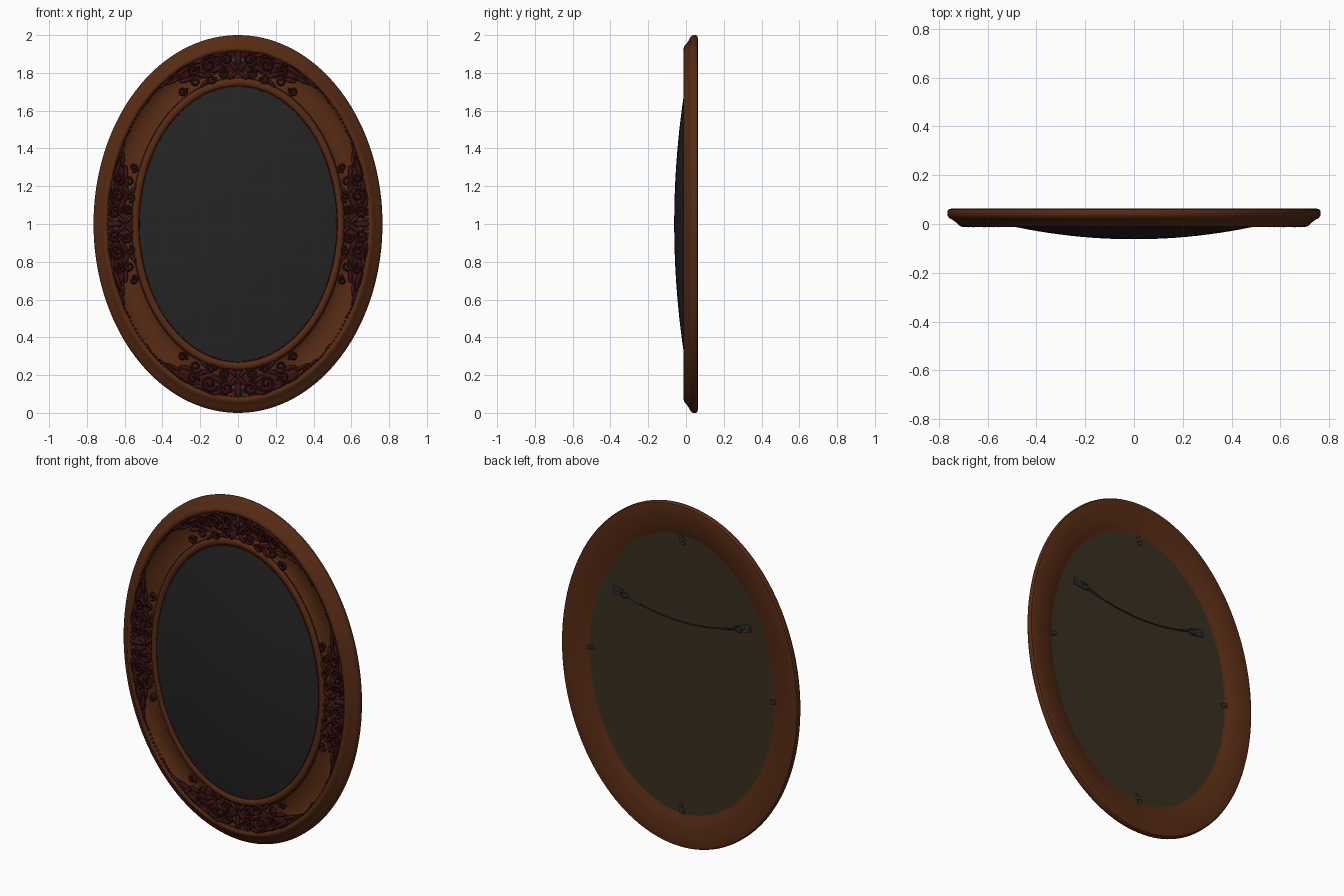
import bpy, bmesh, math
from math import sin, cos, pi
from mathutils import Matrix, Vector

if "Cube" in bpy.data.objects:
    bpy.data.objects.remove(bpy.data.objects["Cube"])


def material(name, rgb):
    m = bpy.data.materials.new(name)
    m.diffuse_color = (*rgb, 1)
    m.use_nodes = True
    m.node_tree.nodes["Principled BSDF"].inputs["Base Color"].default_value = m.diffuse_color
    return m


WOOD = material("brown wood", (0.095, 0.024, 0.007))
CARVE = material("dark red carving", (0.042, 0.006, 0.006))
GLASS = material("black glass", (0.018, 0.018, 0.018))
BOARD = material("backing board", (0.042, 0.028, 0.015))
METAL = material("grey metal", (0.030, 0.034, 0.036))
BRASS = material("dull brass", (0.055, 0.034, 0.018))


def at(th, t, y):
    """Point on the oval: th clockwise from top, t = 0 outer edge .. 1 glass edge."""
    return Vector(((0.765 - 0.245 * t) * sin(th), y, 1 + (1 - 0.275 * t) * cos(th)))


def finish(ob, mat, angle=40):
    ob.data.materials.clear()
    ob.data.materials.append(mat)
    bpy.ops.object.select_all(action='DESELECT')
    ob.select_set(True)
    bpy.context.view_layer.objects.active = ob
    if ob.type == 'CURVE':
        bpy.ops.object.convert(target='MESH')
        ob = bpy.context.view_layer.objects.active
    bpy.ops.object.shade_smooth_by_angle(angle=math.radians(angle))
    return ob


def from_bm(name, bm, mat, angle=40):
    bmesh.ops.recalc_face_normals(bm, faces=bm.faces[:])
    me = bpy.data.meshes.new(name)
    bm.to_mesh(me)
    bm.free()
    ob = bpy.data.objects.new(name, me)
    bpy.context.collection.objects.link(ob)
    return finish(ob, mat, angle)


def oval_ring(name, prof, mat, n=144):
    bm = bmesh.new()
    rows = [[bm.verts.new(at(2 * pi * i / n, t, y)) for t, y in prof] for i in range(n)]
    m = len(prof)
    for i in range(n):
        a, b = rows[i], rows[(i + 1) % n]
        for j in range(m):
            k = (j + 1) % m
            bm.faces.new((a[j], a[k], b[k], b[j]))
    return from_bm(name, bm, mat)


def oval_dome(name, a, b, y0, bulge, mat, rings=12, n=96):
    bm = bmesh.new()
    c = bm.verts.new((0, y0, 1))
    prev = None
    for r in range(1, rings + 1):
        q = r / rings
        row = [bm.verts.new((a * q * sin(2 * pi * i / n), y0 + bulge * q * q,
                             1 + b * q * cos(2 * pi * i / n))) for i in range(n)]
        for i in range(n):
            j = (i + 1) % n
            bm.faces.new((prev[i], prev[j], row[j], row[i]) if prev else (c, row[j], row[i]))
        prev = row
    return from_bm(name, bm, mat)


def tube(name, paths, r, mat, cyclic=False):
    cu = bpy.data.curves.new(name, 'CURVE')
    cu.dimensions = '3D'
    cu.bevel_depth, cu.bevel_resolution, cu.use_fill_caps = r, 1, True
    for pts in paths:
        sp = cu.splines.new('POLY')
        sp.points.add(len(pts) - 1)
        sp.use_cyclic_u = cyclic
        for p, (co, rad) in zip(sp.points, pts):
            p.co, p.radius = (*co, 1), rad
    ob = bpy.data.objects.new(name, cu)
    bpy.context.collection.objects.link(ob)
    return finish(ob, mat, 60)


# frame: rolled outer edge, front lip, cove, inner lip, hollowed back
FRONT = [(0.17, 0.002), (0.21, -0.008), (0.25, -0.012), (0.29, -0.009), (0.32, 0.0), (0.4, 0.013),
         (0.52, 0.021), (0.66, 0.022), (0.78, 0.014), (0.82, 0.008), (0.84, -0.003), (0.88, -0.01),
         (0.93, -0.01), (0.97, -0.003), (1.0, 0.004)]
BACK = [(1.0, 0.03), (0.7, 0.032), (0.6, 0.043), (0.45, 0.053), (0.25, 0.06), (0.06, 0.0625),
        (0.02, 0.06), (0.0, 0.052), (0.0, 0.036), (0.03, 0.025), (0.1, 0.015)]
oval_ring("frame", FRONT + BACK, WOOD)


def cove(t):
    for (t0, y0), (t1, y1) in zip(FRONT, FRONT[1:]):
        if t <= t1:
            return y0 + (y1 - y0) * (t - t0) / (t1 - t0)
    return 0.0


# domed glass and backing board
oval_dome("glass", 0.522, 0.728, -0.0625, 0.058, GLASS)
oval_dome("backing_board", 0.615, 0.815, 0.034, 0, BOARD, rings=2)


# bead and cord trims
def cord(name, t, y, r):
    oval_ring(name, [(t + r * 4 * cos(k * pi / 3), y + r * sin(k * pi / 3)) for k in range(6)], CARVE)


cord("groove_trim", 0.825, 0.007, 0.004)
cord("glass_trim", 0.99, -0.002, 0.004)
bm = bmesh.new()
for i in range(220):
    bmesh.ops.create_icosphere(bm, subdivisions=1, radius=0.008,
                               matrix=Matrix.Translation(at(2 * pi * i / 220, 0.315, 0.0)))
from_bm("bead_trim", bm, CARVE, 80)

# carved scrollwork, given in local u (along the oval) and v (outwards), mirrored in u
# spirals: centre u, centre v, radius, turns, start angle, direction
SPIRALS = [(0.06, 0.025, 0.038, 1.5, -pi / 2, 1), (0.075, -0.042, 0.03, 1.4, pi / 2, -1),
           (0.15, 0.02, 0.042, 1.6, pi, -1), (0.155, -0.05, 0.026, 1.3, pi, 1),
           (0.235, 0.03, 0.03, 1.4, pi, 1), (0.24, -0.03, 0.032, 1.4, pi, -1),
           (0.325, -0.035, 0.024, 1.3, pi, 1)]
# leaves: u, v, length, width, angle
LEAVES = [(0.0, 0.03, 0.045, 0.016, pi / 2), (0.025, -0.01, 0.035, 0.012, 0.9),
          (0.03, -0.055, 0.03, 0.012, -0.7), (0.11, 0.06, 0.035, 0.011, 0.5),
          (0.11, -0.01, 0.04, 0.012, -0.3), (0.195, 0.055, 0.04, 0.012, 0.15),
          (0.195, -0.02, 0.035, 0.012, 0.7), (0.28, 0.05, 0.045, 0.011, -0.1),
          (0.285, 0.0, 0.04, 0.012, 0.3), (0.34, 0.035, 0.045, 0.009, 0.25),
          (0.38, 0.055, 0.05, 0.007, 0.05), (0.2, -0.06, 0.03, 0.01, -0.4)]


def carving(name, th0, speed):
    def put(u, v, y):
        return at(th0 + u / speed, 0.56 - v / 0.26, y)

    # ragged ground plate hugging the cove
    bm = bmesh.new()
    n, m, rows = 100, 8, []
    for i in range(n + 1):
        s = 2 * i / n - 1
        w = (1 - abs(s) ** 1.8) * (0.84 + 0.16 * cos(s * 34))
        mid = 0.55 - 0.17 * abs(s) ** 1.5
        row = []
        for j in range(m + 1):
            q = 2 * j / m - 1
            t = mid + q * 0.24 * w
            h = 0.001 + 0.013 * (1 - q ** 4) * min(1, w * 2) * (0.8 + 0.2 * cos(s * 50 + q * 5))
            row.append(bm.verts.new(at(th0 + s * 0.39 / speed, t, max(cove(t) - h, -0.012))))
        rows.append(row)
    for a, b in zip(rows, rows[1:]):
        for j in range(m):
            bm.faces.new((a[j], a[j + 1], b[j + 1], b[j]))
    from_bm(name + "_ground", bm, CARVE)

    # scrolls tapering to their eyes
    paths = []
    for side in (-1, 1):
        for u, v, r, turns, a0, d in SPIRALS:
            pts = []
            for k in range(25):
                f = k / 24
                a, rr = a0 + d * turns * 2 * pi * f, r * (1 - 0.85 * f)
                pts.append((put(side * (u + rr * cos(a)), v + rr * sin(a), -0.004), 1 - 0.45 * f))
            paths.append(pts)
        # long stem trailing along the outer lip
        paths.append([(put(side * (0.1 + 0.04 * k), 0.06 + 0.006 * sin(k * 1.7), -0.004),
                       1 - 0.07 * k) for k in range(11)])
    tube(name + "_scrolls", paths, 0.009, CARVE)

    # leaves
    bm, eyes = bmesh.new(), bmesh.new()
    for side in (-1, 1):
        for u, v, length, width, a in LEAVES:
            if u == 0 and side < 0:
                continue
            o = put(side * u, v, -0.003)
            e = put(side * (u + 0.01 * cos(a)), v + 0.01 * sin(a), -0.003)
            x = (e - o).normalized()
            yv = Vector((0, 1, 0))
            z = x.cross(yv)
            mat = Matrix((x * length, yv * 0.0105, z * width)).transposed().to_4x4()
            bmesh.ops.create_uvsphere(bm, u_segments=10, v_segments=6, radius=1,
                                      matrix=Matrix.Translation(o) @ mat)
        # small grey inlays between the scrolls
        for u, v in ((0.022, 0.02), (0.11, 0.025), (0.095, -0.045)):
            bmesh.ops.create_uvsphere(eyes, u_segments=10, v_segments=6, radius=1,
                                      matrix=Matrix.Translation(put(side * u, v, 0.002))
                                      @ Matrix.Diagonal((0.015, 0.008, 0.015, 1)))
    from_bm(name + "_leaves", bm, CARVE, 60)
    from_bm(name + "_inlays", eyes, METAL, 60)


for name, th0, speed in (("top_carving", 0, 0.63), ("right_carving", pi / 2, 0.86),
                         ("bottom_carving", pi, 0.63), ("left_carving", -pi / 2, 0.86)):
    carving(name, th0, speed)


# back hardware
def box(bm, c, s, rot=0):
    bmesh.ops.create_cube(bm, size=1, matrix=Matrix.Translation(c) @ Matrix.Rotation(rot, 4, 'Y')
                          @ Matrix.Diagonal((*s, 1)))


# turn buttons holding the board
bm = bmesh.new()
for k in range(4):
    th = k * pi / 2
    p = Vector((0.6 * sin(th), 0.039, 1 + 0.79 * cos(th)))
    box(bm, p, (0.022, 0.006, 0.06), th + 0.35)
    bmesh.ops.create_cone(bm, cap_ends=True, segments=12, radius1=0.014, radius2=0.011, depth=0.014,
                          matrix=Matrix.Translation(p + Vector((0, 0.004, 0)))
                          @ Matrix.Rotation(-pi / 2, 4, 'X'))
from_bm("turn_buttons", bm, BRASS)

# hanger plates, rings and sagging wire
bm, rings = bmesh.new(), []
for s in (-1, 1):
    box(bm, (s * 0.415, 0.037, 1.378), (0.06, 0.006, 0.04), s * -0.2)
    for dx in (0.4, 0.43):
        bmesh.ops.create_uvsphere(bm, u_segments=8, v_segments=6, radius=0.008,
                                  matrix=Matrix.Translation((s * dx, 0.04, 1.378)))
    rings.append([((s * 0.37 + 0.022 * cos(k * pi / 8), 0.04, 1.366 + 0.016 * sin(k * pi / 8)), 1)
                  for k in range(16)])
from_bm("hanger_plates", bm, METAL)
tube("hanger_rings", rings, 0.004, METAL, cyclic=True)
wire = [((x, 0.04, 1.31 + 0.052 * (x / 0.35) ** 2), 1.8 if abs(x) > 0.27 else 1)
        for x in (0.35 * (k / 14 - 1) for k in range(29))]
tube("hanging_wire", [wire], 0.003, METAL)
